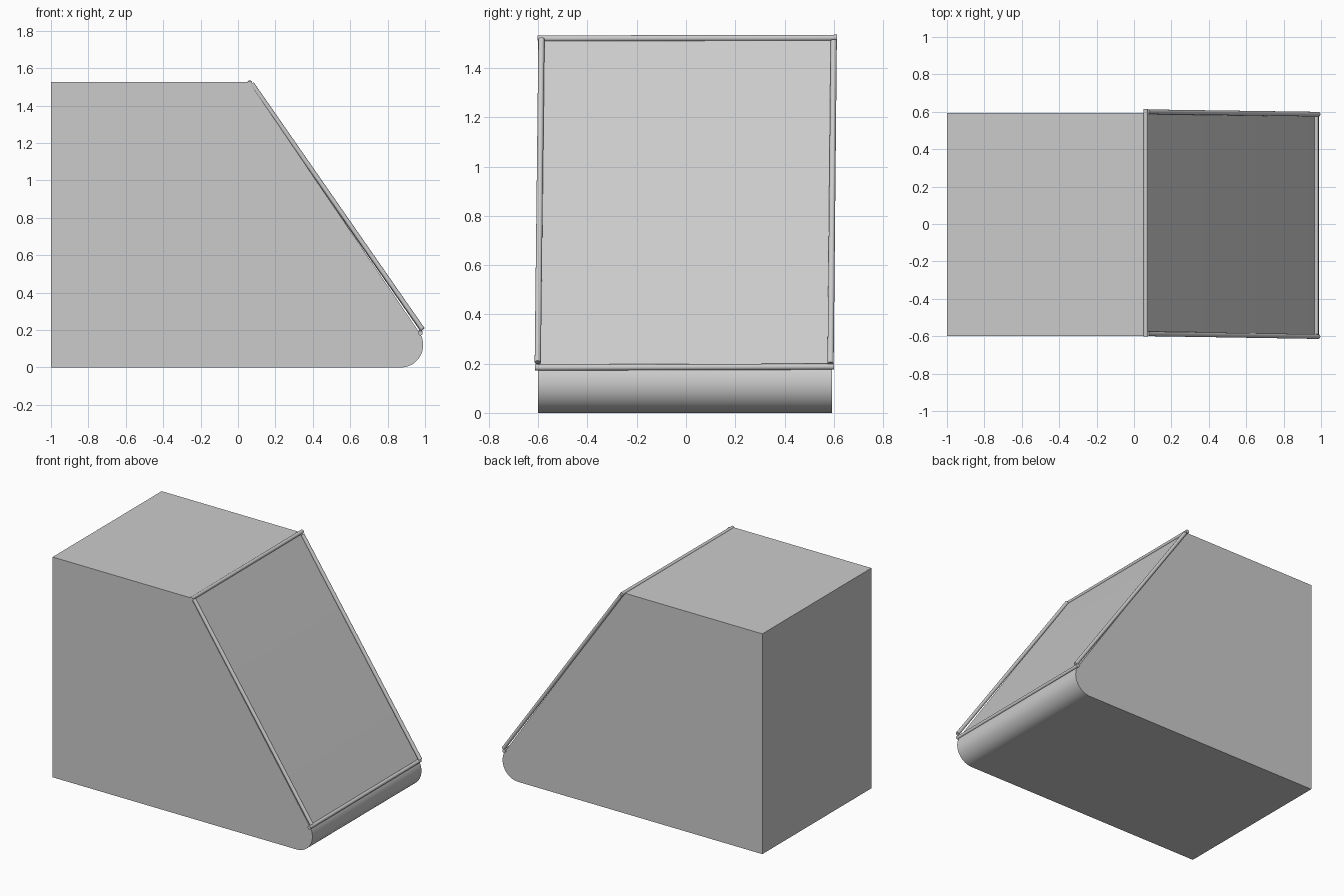
import bpy, bmesh, math
from mathutils import Vector

cube = bpy.data.objects.get("Cube")
if cube:
    bpy.data.objects.remove(cube, do_unlink=True)

grey = bpy.data.materials.new("Light grey")
grey.use_nodes = True
grey.diffuse_color = (0.6, 0.6, 0.6, 1)
grey.node_tree.nodes["Principled BSDF"].inputs["Base Color"].default_value = (0.6, 0.6, 0.6, 1)


def finish(name, bm):
    """Turn a bmesh into a named, shaded object."""
    bmesh.ops.recalc_face_normals(bm, faces=bm.faces)
    mesh = bpy.data.meshes.new(name)
    bm.to_mesh(mesh)
    bm.free()
    mesh.materials.append(grey)
    obj = bpy.data.objects.new(name, mesh)
    bpy.context.collection.objects.link(obj)
    bpy.ops.object.select_all(action="DESELECT")
    obj.select_set(True)
    bpy.context.view_layer.objects.active = obj
    bpy.ops.object.shade_smooth_by_angle(angle=math.radians(30))
    return obj


def bar(name, start, end, radius=0.0125):
    """Thin round bar between two points."""
    a, b = Vector(start), Vector(end)
    bm = bmesh.new()
    bmesh.ops.create_cone(bm, cap_ends=True, segments=20, radius1=radius,
                          radius2=radius, depth=(b - a).length)
    obj = finish(name, bm)
    obj.location = (a + b) / 2
    obj.rotation_euler = (b - a).to_track_quat("Z", "Y").to_euler()


# Body: side profile with a rounded toe, extruded across the width
toe_x, toe_r, toe_end = 0.87, 0.12, math.radians(34)
profile = [(-1, 1.525), (-1, 0)]
steps = 20
for i in range(steps + 1):
    t = -math.pi / 2 + (math.pi / 2 + toe_end) * i / steps
    profile.append((toe_x + toe_r * math.cos(t), toe_r + toe_r * math.sin(t)))
profile.append((0.06, 1.525))
bm = bmesh.new()
face = bm.faces.new([bm.verts.new((x, -0.6, z)) for x, z in profile])
ext = bmesh.ops.extrude_face_region(bm, geom=[face])
bmesh.ops.translate(bm, vec=(0, 1.193, 0),
                    verts=[v for v in ext["geom"] if isinstance(v, bmesh.types.BMVert)])
finish("body", bm)

# Bars framing the sloping face
bar("top_bar", (0.063, -0.602, 1.52), (0.063, 0.614, 1.523))
bar("bottom_bar", (0.975, -0.614, 0.184), (0.975, 0.6, 0.188))
bar("right_side_bar", (0.986, -0.602, 0.205), (0.074, -0.587, 1.517))
bar("left_side_bar", (0.986, 0.587, 0.2), (0.074, 0.6, 1.51))
